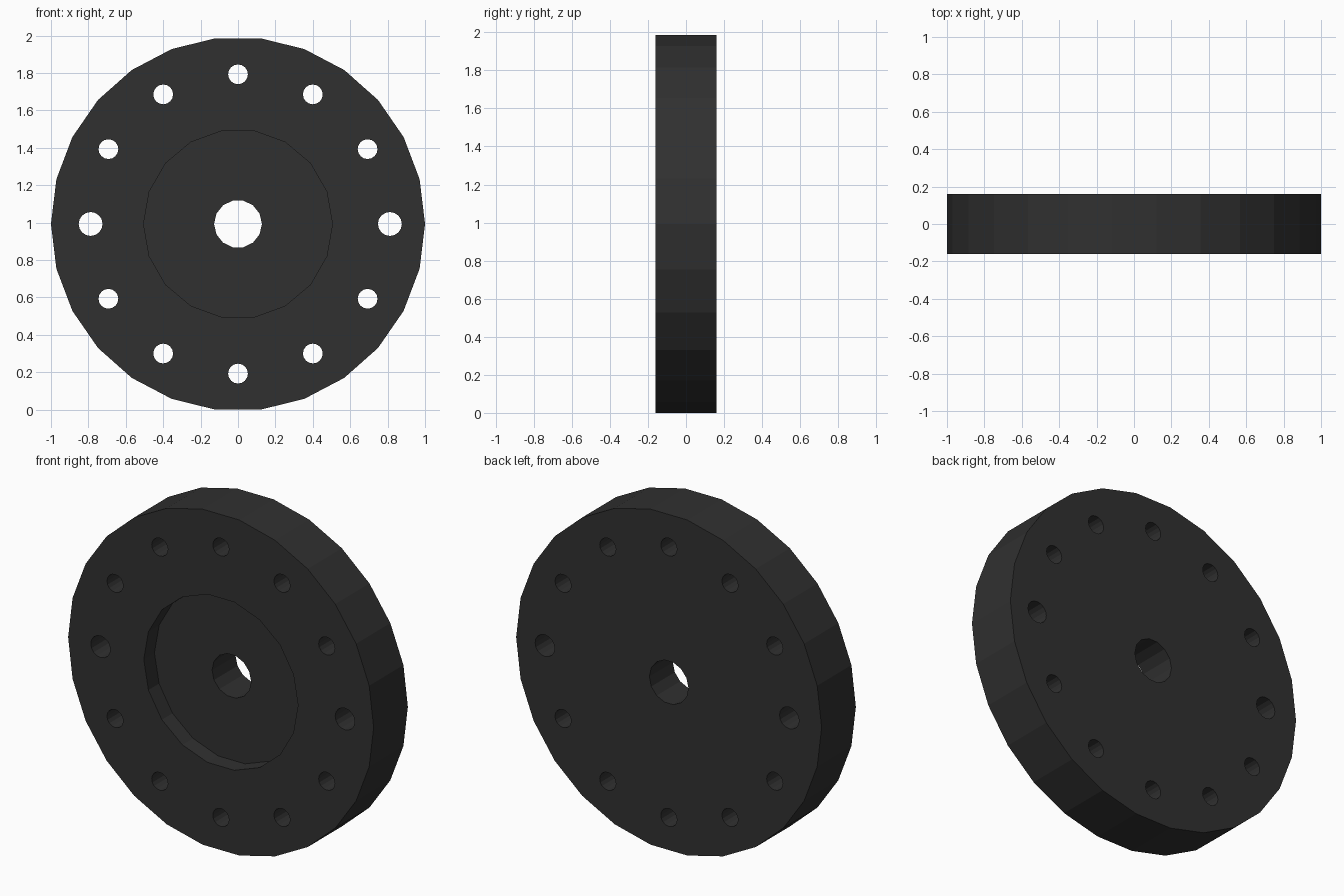
import bpy
import bmesh
from math import cos, sin, radians
from mathutils import Matrix

default = bpy.data.objects.get("Cube")
if default:
    bpy.data.objects.remove(default, do_unlink=True)

SIDES = 26
HALF_DEPTH = 0.16
RECESS_DEPTH = 0.1
CENTRE_Z = cos(radians(180 / SIDES))  # disc rests on a flat facet

# Material
dark_grey = bpy.data.materials.new("dark grey")
dark_grey.use_nodes = True
colour = (0.03, 0.03, 0.03, 1)
dark_grey.diffuse_color = colour
dark_grey.node_tree.nodes["Principled BSDF"].inputs["Base Color"].default_value = colour


def add_cylinder(bm, radius, sides, y_min, y_max, x=0, z=0):
    """Cylinder along y with a vertex on the +x axis."""
    place = Matrix.Translation((x, (y_min + y_max) / 2, CENTRE_Z + z))
    turn = Matrix.Rotation(radians(90), 4, "X")
    start = bmesh.ops.create_cone(bm, cap_ends=True, segments=sides, radius1=radius,
                                  radius2=radius, depth=y_max - y_min)["verts"]
    # primitive circles may start on y: rotate so a vertex lies on x
    if not any(abs(v.co.y) < 1e-5 and v.co.x > 0 for v in start):
        bmesh.ops.rotate(bm, verts=start, matrix=Matrix.Rotation(radians(90), 3, "Z"))
    bmesh.ops.transform(bm, verts=start, matrix=place @ turn)


def make_object(name, bm):
    mesh = bpy.data.meshes.new(name)
    bmesh.ops.recalc_face_normals(bm, faces=bm.faces)
    bm.to_mesh(mesh)
    bm.free()
    mesh.materials.append(dark_grey)
    obj = bpy.data.objects.new(name, mesh)
    bpy.context.collection.objects.link(obj)
    return obj


def cut(target, cutter):
    mod = target.modifiers.new(cutter.name, "BOOLEAN")
    mod.operation = "DIFFERENCE"
    mod.solver = "EXACT"
    mod.object = cutter
    bpy.context.view_layer.objects.active = target
    bpy.ops.object.modifier_apply(modifier=mod.name)
    bpy.data.objects.remove(cutter, do_unlink=True)


# Disc body
bm = bmesh.new()
add_cylinder(bm, 1, SIDES, -HALF_DEPTH, HALF_DEPTH)
disc = make_object("flange_disc", bm)

# Shallow round recess in the front
bm = bmesh.new()
add_cylinder(bm, 0.505, 18, -0.5, -HALF_DEPTH + RECESS_DEPTH)
cut(disc, make_object("recess_cutter", bm))

# Central bore and ring of bolt holes, the two side holes being larger
bm = bmesh.new()
add_cylinder(bm, 0.128, 14, -0.5, 0.5)
for i in range(12):
    angle = radians(30 * i)
    on_side = i % 6 == 0
    add_cylinder(bm, 0.064 if on_side else 0.053, 16, -0.5, 0.5,
                 0.8 * cos(angle) + (0.012 if on_side else 0), 0.8 * sin(angle))
cut(disc, make_object("hole_cutter", bm))
